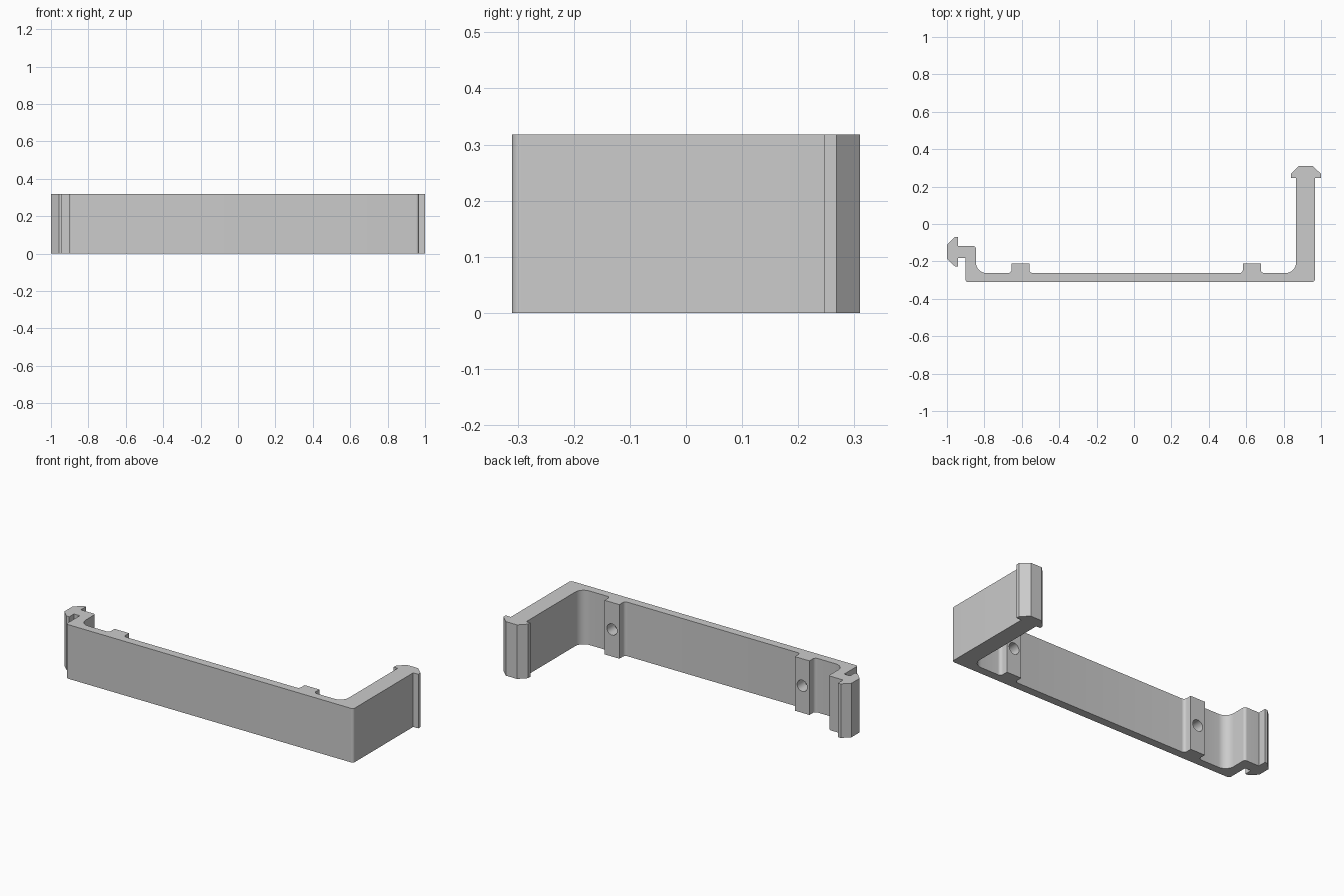
import bpy, bmesh, math
from mathutils import Vector

cube = bpy.data.objects.get("Cube")
if cube:
    bpy.data.objects.remove(cube, do_unlink=True)

HEIGHT = 0.318
FRONT, FLOOR, PAD = -0.31, -0.262, -0.212

grey = bpy.data.materials.new("light_grey")
grey.use_nodes = True
color = (0.6, 0.6, 0.6, 1)
grey.diffuse_color = color
grey.node_tree.nodes["Principled BSDF"].inputs["Base Color"].default_value = color


def rounded(points, steps=8):
    """Replace each corner (x, y, radius) by an arc of that radius."""
    out = []
    for i, (x, y, r) in enumerate(points):
        p = Vector((x, y))
        if r == 0:
            out.append(p)
            continue
        a = (Vector(points[i - 1][:2]) - p).normalized()
        b = (Vector(points[(i + 1) % len(points)][:2]) - p).normalized()
        half = a.angle(b) / 2
        center = p + (a + b).normalized() * r / math.sin(half)
        start = p + a * r / math.tan(half) - center
        end = p + b * r / math.tan(half) - center
        sweep = start.angle_signed(end)
        for k in range(steps + 1):
            t = -sweep * k / steps
            c, s = math.cos(t), math.sin(t)
            out.append(center + Vector((start.x * c - start.y * s,
                                        start.x * s + start.y * c)))
    return out


def pad(x0, x1):
    """Raised screw pad on the inner face, listed from +x to -x."""
    return [(x1, FLOOR, 0.018), (x1, PAD, 0), (x0, PAD, 0), (x0, FLOOR, 0.018)]


# Bracket outline, counter-clockwise from the front left corner
outline = [(-0.902, FRONT, 0.015), (0.967, FRONT, 0.015)]
# Long arm with its arrow-shaped head
outline += [(0.967, 0.247, 0), (1.0, 0.247, 0), (1.0, 0.268, 0),
            (0.955, 0.31, 0), (0.882, 0.31, 0), (0.84, 0.268, 0),
            (0.84, 0.247, 0), (0.866, 0.247, 0), (0.866, FLOOR, 0.055)]
# Back plate with two pads
outline += pad(0.582, 0.678) + pad(-0.655, -0.56)
# Short stepped arm with its sideways clip head
outline += [(-0.845, FLOOR, 0.055), (-0.845, -0.118, 0.015),
            (-0.94, -0.118, 0), (-0.94, -0.07, 0), (-0.958, -0.07, 0),
            (-1.0, -0.11, 0), (-1.0, -0.186, 0), (-0.958, -0.226, 0),
            (-0.94, -0.226, 0), (-0.94, -0.182, 0), (-0.902, -0.182, 0)]

bm = bmesh.new()
base = bm.faces.new([bm.verts.new((p.x, p.y, 0)) for p in rounded(outline)])
top = bmesh.ops.extrude_face_region(bm, geom=[base])["geom"]
bmesh.ops.translate(bm, vec=(0, 0, HEIGHT),
                    verts=[v for v in top if isinstance(v, bmesh.types.BMVert)])
bmesh.ops.recalc_face_normals(bm, faces=bm.faces)
mesh = bpy.data.meshes.new("bracket")
bm.to_mesh(mesh)
bm.free()
mesh.materials.append(grey)
bracket = bpy.data.objects.new("bracket", mesh)
bpy.context.collection.objects.link(bracket)

# Blind screw holes through the pads
for x in (-0.6075, 0.63):
    bpy.ops.mesh.primitive_cylinder_add(vertices=32, radius=0.033, depth=0.14,
                                        location=(x, PAD, HEIGHT / 2),
                                        rotation=(math.pi / 2, 0, 0))
    cutter = bpy.context.object
    cutter.name = "hole_cutter"
    cutter.hide_render = True
    cutter.data.materials.append(grey)
    mod = bracket.modifiers.new("screw_hole", "BOOLEAN")
    mod.operation = "DIFFERENCE"
    mod.solver = "EXACT"
    mod.object = cutter
    bpy.ops.object.select_all(action="DESELECT")
    bracket.select_set(True)
    bpy.context.view_layer.objects.active = bracket
    bpy.ops.object.modifier_apply(modifier=mod.name)
    bpy.data.objects.remove(cutter, do_unlink=True)

bpy.ops.object.shade_smooth_by_angle(angle=math.radians(30))
